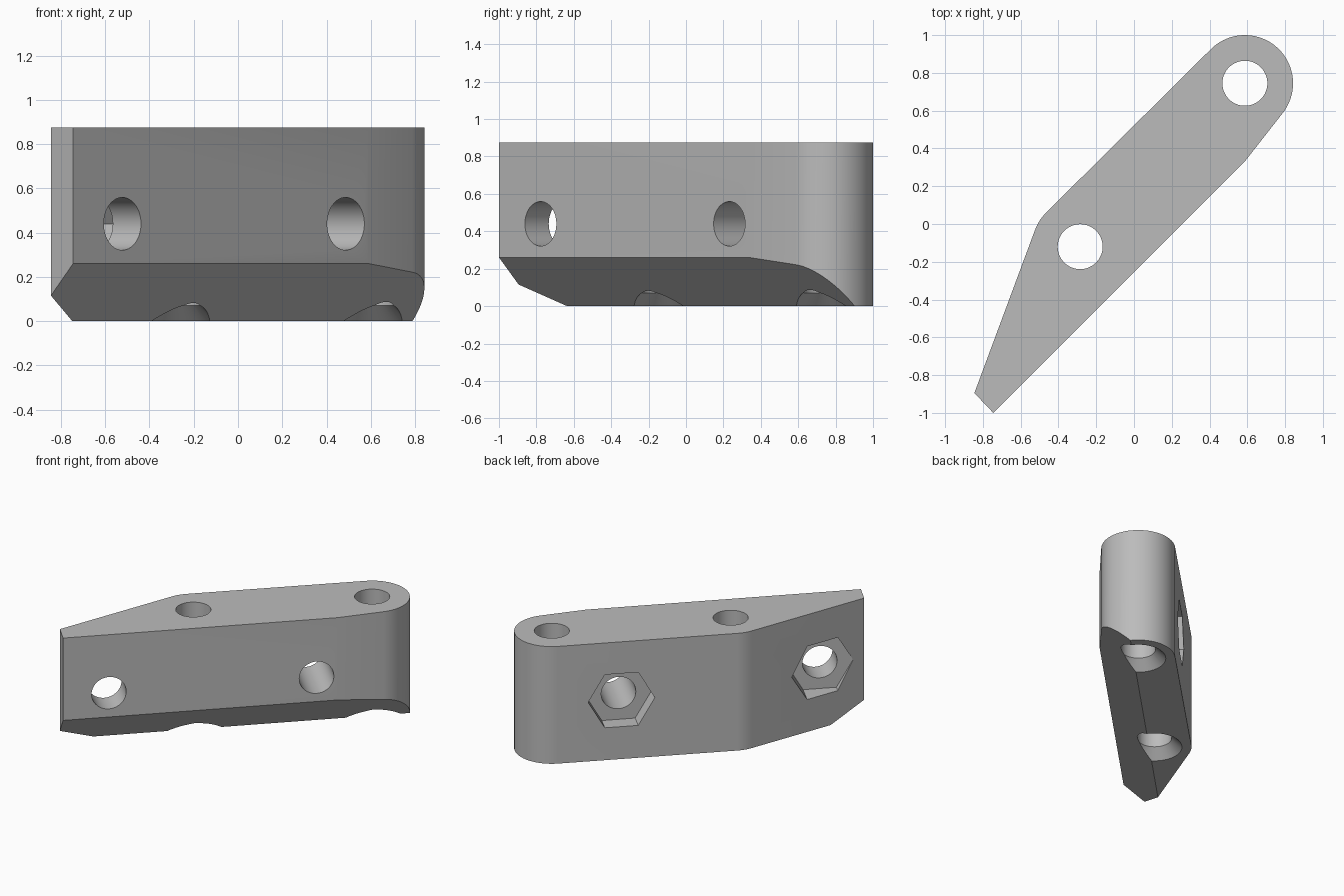
import bpy, bmesh, math
from mathutils import Matrix, Vector

if "Cube" in bpy.data.objects:
    bpy.data.objects.remove(bpy.data.objects["Cube"], do_unlink=True)

HEIGHT = 0.875
ROUND = 0.255          # radius of the outer corners
BORE = 0.119           # radius of every through hole
PIVOTS = [(0.587, 0.745), (-0.285, -0.12)]   # vertical holes
ALONG = Vector((1, 1, 0)).normalized()       # length of the arm
ACROSS = Vector((1, -1, 0)).normalized()     # outward from the long front face

grey = bpy.data.materials.new("plain grey")
grey.use_nodes = True
colour = (0.5, 0.5, 0.5, 1)
grey.diffuse_color = colour
grey.node_tree.nodes["Principled BSDF"].inputs["Base Color"].default_value = colour


def arc(centre, radius, start, end, steps):
    angles = [math.radians(start + (end - start) * i / steps) for i in range(steps + 1)]
    return [(centre[0] + radius * math.cos(a), centre[1] + radius * math.sin(a)) for a in angles]


def loft(name, low, high, z0, z1):
    """Closed solid between two matching rings."""
    bm = bmesh.new()
    a = [bm.verts.new((x, y, z0)) for x, y in low]
    b = [bm.verts.new((x, y, z1)) for x, y in high]
    bm.faces.new(a[::-1])
    bm.faces.new(b)
    for i in range(len(a)):
        j = (i + 1) % len(a)
        bm.faces.new((a[i], a[j], b[j], b[i]))
    mesh = bpy.data.meshes.new(name)
    bm.to_mesh(mesh)
    bm.free()
    mesh.materials.append(grey)
    obj = bpy.data.objects.new(name, mesh)
    bpy.context.collection.objects.link(obj)
    return obj


def cutter(name, sides, r0, r1, z0, z1, matrix):
    rings = [arc((0, 0), r, 0, 360, sides)[:-1] for r in (r0, r1)]
    obj = loft(name, *rings, z0, z1)
    obj.data.transform(matrix)
    obj.hide_render = True
    return obj


# Arm body: rounded end, long flat sides and a tapered tip
outline = [(-0.845, -0.895), (-0.745, -1.0), (0.59, 0.335)]
outline += arc(PIVOTS[0], ROUND, -38, 135, 48)
outline += arc(PIVOTS[1], ROUND, 135, 159.6, 8)
body = loft("arm_body", outline, outline, 0, HEIGHT)

# Sloping cut along the lower front edge
bm = bmesh.new()
bm.from_mesh(body.data)
cut = bmesh.ops.bisect_plane(bm, geom=bm.verts[:] + bm.edges[:] + bm.faces[:],
                             plane_co=ACROSS * 0.18 + Vector((0, 0, 0.26)),
                             plane_no=ACROSS - Vector((0, 0, 1)), clear_outer=True)
bmesh.ops.contextual_create(bm, geom=[e for e in cut["geom_cut"] if isinstance(e, bmesh.types.BMEdge)])
bmesh.ops.recalc_face_normals(bm, faces=bm.faces[:])
bm.to_mesh(body.data)
bm.free()

cutters = []
# Vertical holes with a countersink below
for x, y in PIVOTS:
    place = Matrix.Translation((x, y, 0))
    cutters.append(cutter("vertical_bore", 64, BORE, BORE, -0.2, 1.2, place))
    cutters.append(cutter("countersink", 64, 0.24, 0.1, -0.05, 0.09, place))

# Cross holes with hexagonal pockets at the back
turn = Matrix((ALONG, (0, 0, 1), ACROSS)).transposed().to_4x4()
for along, floor in ((-0.919, 0.0), (0.508, -0.25)):
    place = Matrix.Translation(ALONG * along + Vector((0, 0, 0.44))) @ turn
    cutters.append(cutter("cross_bore", 64, BORE, BORE, -0.6, 0.4, place))
    cutters.append(cutter("hex_pocket", 6, 0.229, 0.229, -0.55, floor, place))

bpy.ops.object.select_all(action="DESELECT")
bpy.context.view_layer.objects.active = body
body.select_set(True)
for tool in cutters:
    mod = body.modifiers.new(tool.name, "BOOLEAN")
    mod.operation = "DIFFERENCE"
    mod.solver = "EXACT"
    mod.object = tool
    bpy.ops.object.modifier_apply(modifier=mod.name)
    bpy.data.objects.remove(tool, do_unlink=True)
bpy.ops.object.shade_smooth_by_angle(angle=math.radians(20))
